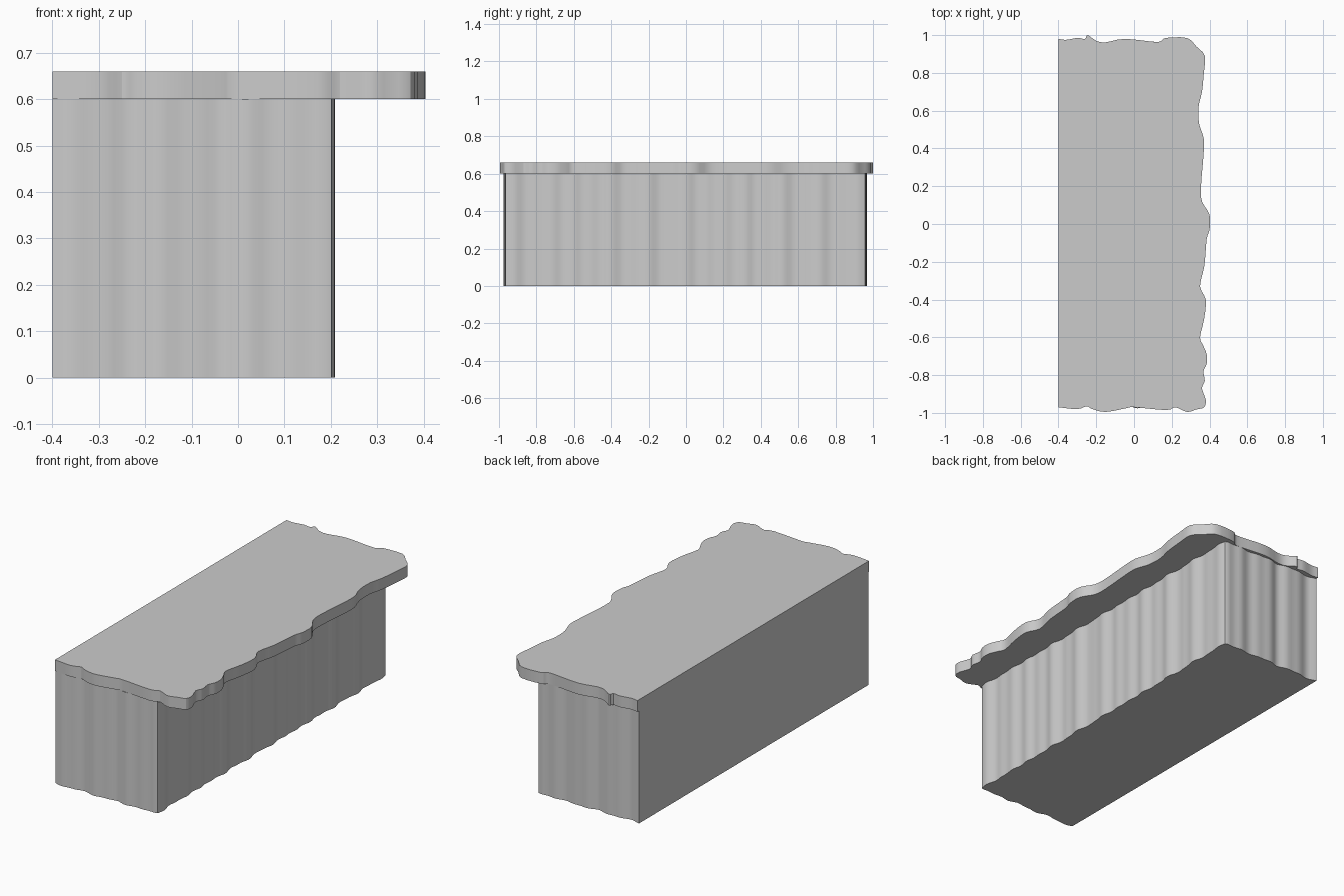
import bpy, bmesh, math
from mathutils import Vector

if "Cube" in bpy.data.objects:
    bpy.data.objects.remove(bpy.data.objects["Cube"])


def prism(name, outline, z0, z1):
    """Extrude a closed 2D outline between two heights."""
    bm = bmesh.new()
    face = bm.faces.new([bm.verts.new((x, y, z0)) for x, y in outline])
    ext = bmesh.ops.extrude_face_region(bm, geom=[face])
    for v in ext["geom"]:
        if isinstance(v, bmesh.types.BMVert):
            v.co.z = z1
    bmesh.ops.recalc_face_normals(bm, faces=bm.faces)
    mesh = bpy.data.meshes.new(name)
    bm.to_mesh(mesh)
    bm.free()
    ob = bpy.data.objects.new(name, mesh)
    bpy.context.collection.objects.link(ob)
    bpy.context.view_layer.objects.active = ob
    ob.select_set(True)
    bpy.ops.object.shade_smooth_by_angle(angle=math.radians(25))
    ob.select_set(False)
    return ob


def smooth_path(pts, n=3):
    """Catmull-Rom curve through an open list of points."""
    p = [Vector(q) for q in pts]
    p = [p[0]] + p + [p[-1]]
    out = []
    for a, b, c, d in zip(p, p[1:], p[2:], p[3:]):
        for i in range(n):
            t = i / n
            out.append(0.5 * (2 * b + (c - a) * t + (2 * a - 5 * b + 4 * c - d) * t * t
                              + (3 * b - a - 3 * c + d) * t ** 3))
    return out + [p[-1]]


# Top slab: ragged ledge, straight along the back wall
ledge = [
    (-.4, -.97), (-.3, -.98), (-.25, -.965), (-.22, -.98), (-.15, -.995), (-.04, -.975),
    (0, -.97), (.17, -.985), (.22, -.97), (.28, -.995), (.33, -.982), (.372, -.97),
    (.38, -.93), (.36, -.87), (.375, -.83), (.368, -.78), (.385, -.74), (.385, -.69),
    (.365, -.64), (.35, -.6), (.372, -.5), (.38, -.4), (.35, -.33), (.373, -.22),
    (.385, -.08), (.4, -.03), (.4, .05), (.36, .12), (.355, .2), (.367, .35), (.37, .45),
    (.345, .53), (.342, .62), (.36, .7), (.37, .8), (.375, .89), (.33, .94), (.28, .985),
    (.17, .985), (.14, .967), (.1, .965), (-.05, .98), (-.15, .962), (-.2, .97),
    (-.245, 1.0), (-.26, .98), (-.3, .985), (-.36, .975), (-.4, .98)]
prism("top_slab", smooth_path(ledge), 0.6, 0.66)


# Cliff block: fluted front, side and back walls with cusped scallops
def flute(t, k):
    return (0.007 * abs(math.sin(9 * t + k)) + 0.004 * math.sin(23 * t + 2 * k)
            + 0.003 * math.sin(41 * t + k))


N_END, N_SIDE = 36, 120
cliff = []
for i in range(N_END):
    x = -0.4 + 0.6 * i / N_END
    cliff.append((x, -0.964 - flute(x * 1.6, 0.5)))
for i in range(N_SIDE + 1):
    y = -0.964 + 1.922 * i / N_SIDE
    cliff.append((0.196 + flute(y * 1.5, 1.3), y))
for i in range(1, N_END + 1):
    x = 0.2 - 0.6 * i / N_END
    cliff.append((x, 0.957 + flute(x * 1.6, 2.1)))
prism("cliff_block", cliff, 0.0, 0.6)
